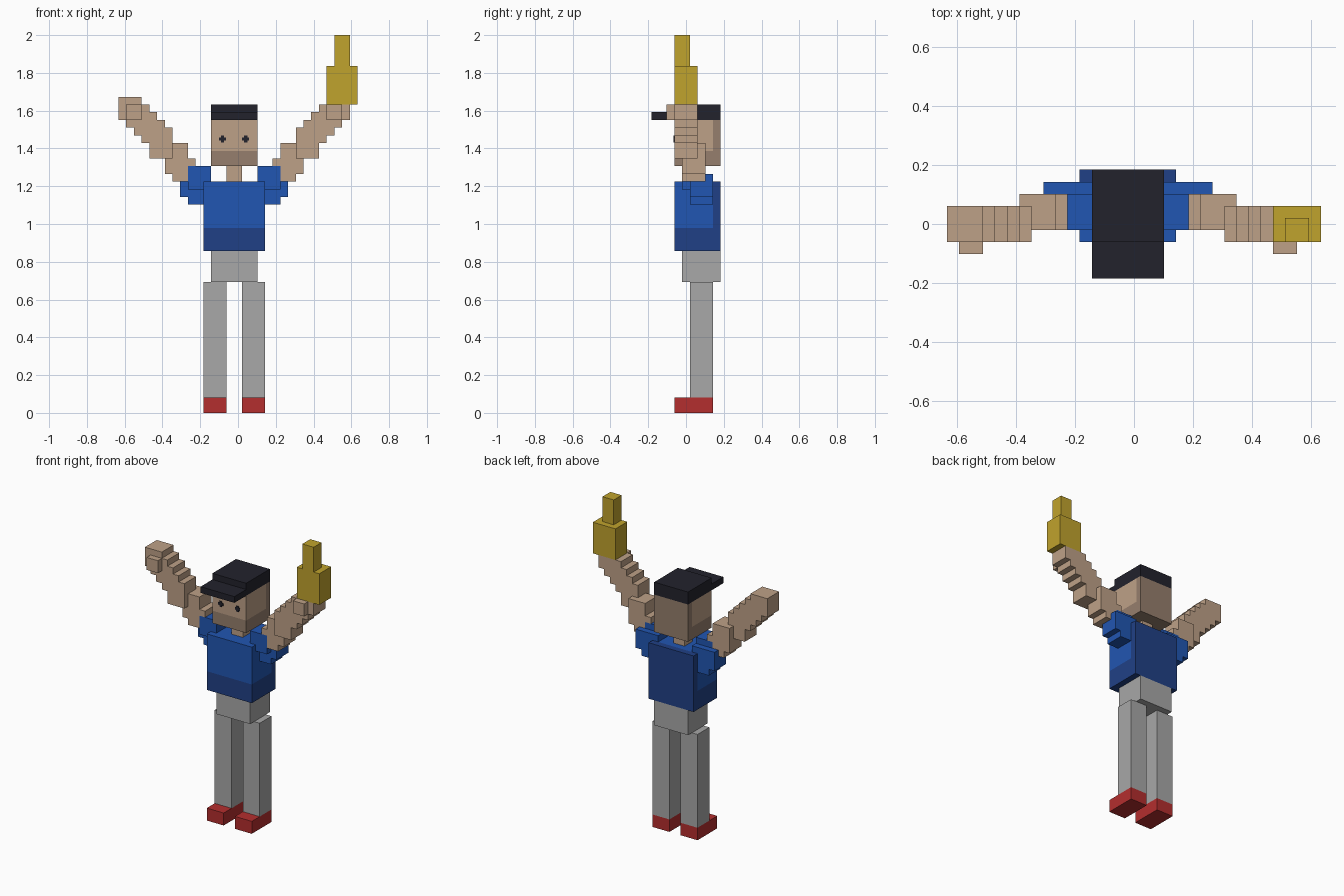
import bpy, bmesh

cube = bpy.data.objects.get("Cube")
if cube:
    bpy.data.objects.remove(cube, do_unlink=True)

U = 2 / 49  # one block


def pos(i, j, k):
    """Block grid coordinates to world position."""
    return ((i - 15.5) * U, (j - 4.5) * U, k * U)


def material(name, rgb):
    lin = [(c / 255 / 12.92) if c < 11 else ((c / 255 + 0.055) / 1.055) ** 2.4 for c in rgb]
    m = bpy.data.materials.new(name)
    m.use_nodes = True
    m.diffuse_color = (*lin, 1)
    bsdf = next(n for n in m.node_tree.nodes if n.type == 'BSDF_PRINCIPLED')
    bsdf.inputs["Base Color"].default_value = (*lin, 1)
    return m


SKIN = material("skin", (190, 161, 135))
SKIN_DARK = material("dark skin", (150, 127, 109))
BLUE = material("blue shirt", (33, 86, 178))
BLUE_DARK = material("dark blue shirt", (32, 64, 134))
GREY = material("grey trousers", (168, 168, 168))
RED = material("red shoes", (180, 46, 46))
BLACK = material("black cap", (34, 34, 44))
YELLOW = material("yellow glove", (192, 163, 45))


def finish(name, bm, *mats):
    bmesh.ops.recalc_face_normals(bm, faces=bm.faces)
    me = bpy.data.meshes.new(name)
    bm.to_mesh(me)
    bm.free()
    for m in mats:
        me.materials.append(m)
    ob = bpy.data.objects.new(name, me)
    bpy.context.collection.objects.link(ob)
    return ob


def add_box(bm, lo, hi):
    a, b = pos(*lo), pos(*hi)
    for v in bmesh.ops.create_cube(bm, size=1)["verts"]:
        v.co = [(a[n] + b[n]) / 2 + v.co[n] * (b[n] - a[n]) for n in range(3)]


def box(name, lo, hi, mat):
    bm = bmesh.new()
    add_box(bm, lo, hi)
    return finish(name, bm, mat)


def shaded_box(name, lo, hi, low_z, back_y, light, dark):
    """Box with a dark lower band and a dark back."""
    bm = bmesh.new()
    add_box(bm, lo, hi)
    p = pos(0, back_y, low_z)
    for normal in ((0, 1, 0), (0, 0, 1)):
        bmesh.ops.bisect_plane(bm, geom=bm.verts[:] + bm.edges[:] + bm.faces[:],
                               plane_co=p, plane_no=normal)
    for f in bm.faces:
        c = f.calc_center_median()
        f.material_index = int(c.y > p[1] or c.z < p[2])
    return finish(name, bm, light, dark)


def blocks(name, cells, mat):
    """Outer skin of a set of unit blocks."""
    bm = bmesh.new()
    for cell in cells:
        for axis in range(3):
            for side in (0, 1):
                near = list(cell)
                near[axis] += 2 * side - 1
                if tuple(near) in cells:
                    continue
                corners = []
                for s, t in ((0, 0), (1, 0), (1, 1), (0, 1)):
                    c = list(cell)
                    c[axis] += side
                    c[(axis + 1) % 3] += s
                    c[(axis + 2) % 3] += t
                    corners.append(bm.verts.new(pos(*c)))
                bm.faces.new(corners if side else corners[::-1])
    bmesh.ops.remove_doubles(bm, verts=bm.verts, dist=U / 100)
    return finish(name, bm, mat)


def stamp(points, size=(3, 3, 3)):
    """Set of blocks swept by a small brick placed at each point."""
    return {(i + a, j + b, k + c) for i, j, k in points
            for a in range(size[0]) for b in range(size[1]) for c in range(size[2])}


def mirrored(cells):
    return {(29 - i, j, k) for i, j, k in cells}


# Legs and shoes
for side, x in (("right", 11), ("left", 16)):
    box(side + "_leg", (x, 5, 2), (x + 3, 8, 17), GREY)
    box(side + "_shoe", (x, 3, 0), (x + 3, 8, 2), RED)

# Trunk and head
box("hips", (12, 4, 17), (18, 9, 21), GREY)
shaded_box("torso", (11, 3, 21), (19, 9, 30), 24, 8, BLUE, BLUE_DARK)
box("neck", (14, 5, 30), (16, 7, 32), SKIN)
shaded_box("head", (12, 3, 32), (18, 9, 38), 34, 8, SKIN, SKIN_DARK)

# Cap
box("cap", (12, 3, 38), (18, 9, 40), BLACK)
box("cap_brim", (12, 0, 38), (18, 3, 39), BLACK)

# Eyes: small crosses on the face
for side, x in (("right", 13.5), ("left", 16.5)):
    bm = bmesh.new()
    for w, h, d in ((0.45, 0.2, 0.1), (0.2, 0.45, 0.12)):
        add_box(bm, (x - w, 3 - d, 35.5 - h), (x + w, 3.02, 35.5 + h))
    finish(side + "_eye", bm, BLACK)

# Raised arms with short sleeves
sleeve = stamp([(8, 5, 28), (9, 5, 28), (9, 4, 29), (9, 5, 27), (10, 5, 27)])
arm = stamp([(0, 3, 38), (1, 3, 37), (2, 3, 36), (3, 3, 35), (4, 3, 34), (4, 3, 33),
             (6, 4, 32), (6, 4, 31), (7, 4, 30)])
arm |= stamp([(1, 2, 38)], (2, 1, 2))  # thumb
arm -= sleeve
blocks("right_sleeve", sleeve, BLUE)
blocks("right_arm", arm, SKIN)
blocks("left_sleeve", mirrored(sleeve), BLUE)
blocks("left_arm", mirrored(arm) - stamp([(27, 3, 40)], (4, 3, 5)), SKIN)

# Pointing glove
box("glove_palm", (27, 3, 40), (31, 6, 45), YELLOW)
box("glove_finger", (28, 3, 45), (30, 5, 49), YELLOW)
